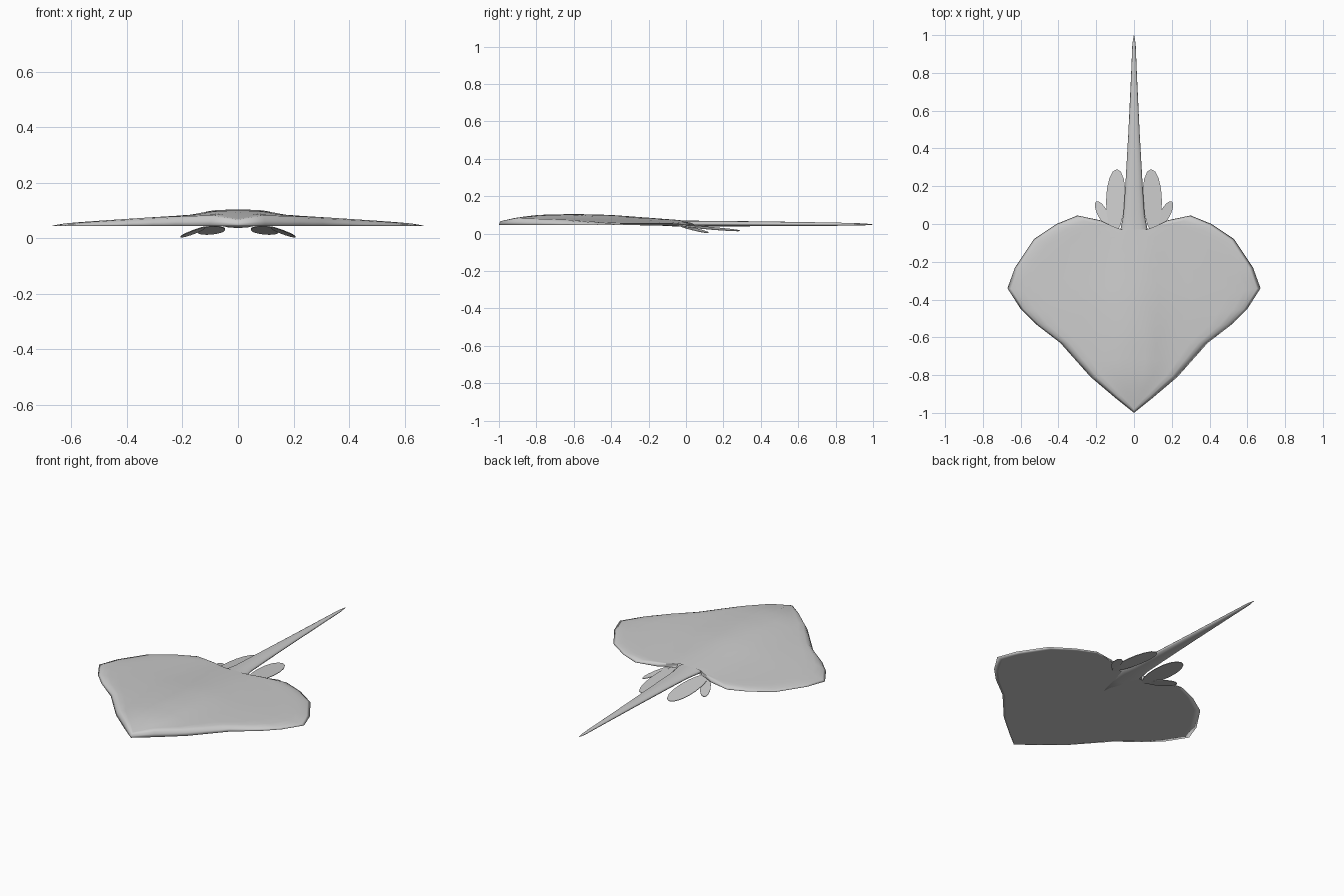
import bpy, bmesh, math
from mathutils import Vector

if "Cube" in bpy.data.objects:
    bpy.data.objects.remove(bpy.data.objects["Cube"])

grey = bpy.data.materials.new("plain grey")
grey.use_nodes = True
grey.diffuse_color = (0.6, 0.6, 0.6, 1)
grey.node_tree.nodes["Principled BSDF"].inputs["Base Color"].default_value = (0.6, 0.6, 0.6, 1)

BASE = 0.045


def curve(points, v):
    """Piecewise linear lookup."""
    for (a, fa), (b, fb) in zip(points, points[1:]):
        if v <= b:
            return fa + (fb - fa) * max(0, (v - a) / (b - a))
    return points[-1][1]


def finish(name, bm, smooth=True, mirror=False):
    bmesh.ops.remove_doubles(bm, verts=bm.verts, dist=0.0005)
    bmesh.ops.recalc_face_normals(bm, faces=bm.faces)
    for f in bm.faces:
        f.smooth = smooth
    mesh = bpy.data.meshes.new(name)
    bm.to_mesh(mesh)
    bm.free()
    mesh.materials.append(grey)
    obj = bpy.data.objects.new(name, mesh)
    bpy.context.collection.objects.link(obj)
    if mirror:
        mod = obj.modifiers.new("Mirror", 'MIRROR')
        mod.merge_threshold = 0.0005
    return obj


def skin(bm, rows, closed=False):
    """Join rows of points with quads."""
    grid = [[bm.verts.new(p) for p in row] for row in rows]
    n = len(rows[0])
    for a, b in zip(grid, grid[1:]):
        for i in range(n if closed else n - 1):
            j = (i + 1) % n
            bm.faces.new((a[i], a[j], b[j], b[i]))
    return grid


# Flat disc body: half outline, swept inward to the spine
outline = [(0, -1.0), (0.1, -0.92), (0.23, -0.81), (0.31, -0.72), (0.39, -0.63),
           (0.52, -0.53), (0.6, -0.45), (0.67, -0.34), (0.63, -0.23), (0.53, -0.08),
           (0.41, 0), (0.3, 0.045), (0.18, 0.02), (0.08, -0.03)]
ridge = [(-1, 0.02), (-0.9, 0.042), (-0.8, 0.055), (-0.6, 0.06),
         (-0.4, 0.055), (-0.2, 0.04), (0, 0.025)]
span = [(0, 1), (0.09, 0.95), (0.16, 0.68), (0.3, 0.53), (0.45, 0.37), (0.6, 0.22), (0.67, 0.15)]
edge = [(0, 0), (0.03, 0.5), (0.07, 0.85), (0.13, 1), (1, 1)]


def body_row(t, top):
    row = []
    for i, (x, y) in enumerate(outline):
        spine_y = -0.92 + 0.89 * i / (len(outline) - 1)
        p = Vector((x, y, 0)).lerp(Vector((0, spine_y, 0)), t)
        lift = curve(ridge, p.y) * curve(span, p.x) * curve(edge, t) if top else 0
        row.append((p.x, p.y, BASE + lift))
    return row


bm = bmesh.new()
skin(bm, [body_row(t, True) for t in (0, 0.03, 0.07, 0.13, 0.25, 0.4, 0.55, 0.7, 0.8, 0.9, 1)])
skin(bm, [body_row(t, False) for t in (0, 0.06, 0.5, 1)])
finish("body", bm, mirror=True)

# Long tapering tail: (y, half width, bottom, top)
sections = [(-0.3, 0.02, 0.046, 0.08), (-0.12, 0.06, 0.042, 0.077), (-0.03, 0.072, 0.037, 0.071),
            (0.05, 0.056, 0.038, 0.069), (0.2, 0.046, 0.039, 0.068), (0.5, 0.029, 0.04, 0.064),
            (0.8, 0.015, 0.042, 0.059), (0.95, 0.009, 0.044, 0.055), (1.0, 0.001, 0.048, 0.05)]
rows = []
for y, w, low, high in sections:
    ring = [2 * math.pi * k / 12 for k in range(12)]
    rows.append([(w * math.cos(a), y, (low + high) / 2 + (high - low) / 2 * math.sin(a)) for a in ring])
bm = bmesh.new()
grid = skin(bm, rows, closed=True)
bm.faces.new(grid[0])
bm.faces.new(grid[-1])
finish("tail", bm)


# Thin drooping pelvic fins, a large and a small lobe on each side
def fin(name, root, tip, width, side):
    root, tip = Vector(root), Vector(tip)
    across = Vector((tip.y - root.y, root.x - tip.x, 0)).normalized()
    across.z = -0.12
    bm = bmesh.new()
    verts = []
    for k in range(16):
        a = 2 * math.pi * k / 16
        along = 0.5 - 0.5 * math.cos(a)
        p = root.lerp(tip, along) + across * width * math.sin(a) * (0.8 + 0.2 * along)
        verts.append(bm.verts.new((p.x * side, p.y, p.z)))
    face = bm.faces.new(verts)
    body = bmesh.ops.extrude_face_region(bm, geom=[face])["geom"]
    bmesh.ops.translate(bm, verts=[v for v in body if isinstance(v, bmesh.types.BMVert)],
                        vec=(0, 0, 0.003))
    finish(name, bm, smooth=False)


for label, side in (("left", 1), ("right", -1)):
    fin(label + "_large_fin", (0.105, -0.05, 0.042), (0.09, 0.29, 0.014), 0.056, side)
    fin(label + "_small_fin", (0.12, -0.03, 0.04), (0.2, 0.12, 0.003), 0.03, side)
